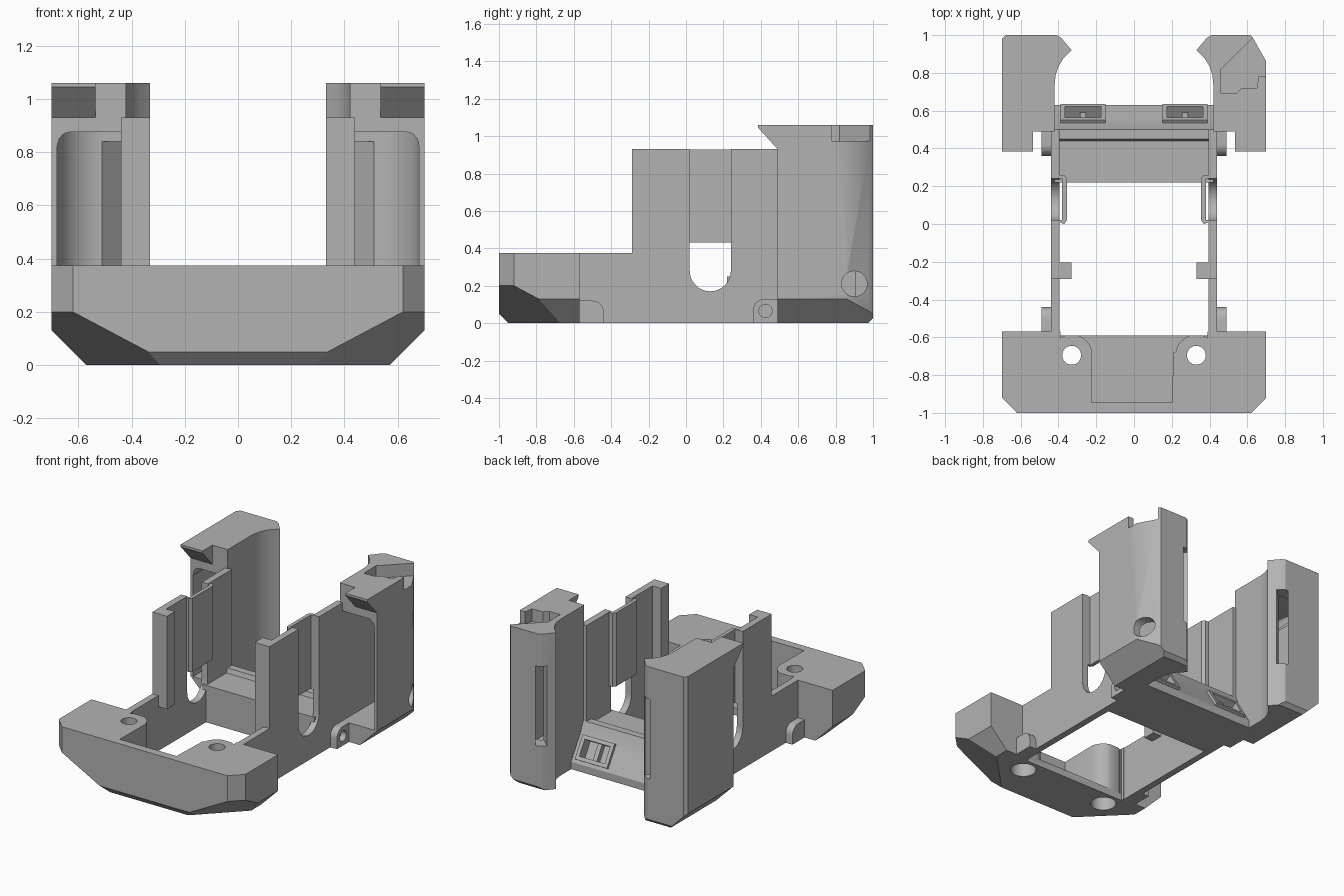
import bpy, bmesh, math
from mathutils import Vector, Matrix

if "Cube" in bpy.data.objects:
    bpy.data.objects.remove(bpy.data.objects["Cube"])

grey = bpy.data.materials.new("matte_grey")
grey.diffuse_color = (0.45, 0.45, 0.45, 1)
grey.use_nodes = True
grey.node_tree.nodes["Principled BSDF"].inputs["Base Color"].default_value = grey.diffuse_color


def finish(name, bm):
    bmesh.ops.recalc_face_normals(bm, faces=bm.faces)
    me = bpy.data.meshes.new(name)
    bm.to_mesh(me)
    bm.free()
    me.materials.append(grey)
    ob = bpy.data.objects.new(name, me)
    bpy.context.collection.objects.link(ob)
    return ob


def prism(name, pts, lo, hi, axis='z', s=1, planes=()):
    """Extrude a 2D outline (xy along z, or yz along x); s=-1 mirrors in x; planes trim it."""
    bm = bmesh.new()
    put = (lambda p, h: (s * p[0], p[1], h)) if axis == 'z' else (lambda p, h: (s * h, p[0], p[1]))
    a = [bm.verts.new(put(p, lo)) for p in pts]
    b = [bm.verts.new(put(p, hi)) for p in pts]
    bm.faces.new(a)
    bm.faces.new(b)
    n = len(pts)
    for i in range(n):
        j = (i + 1) % n
        bm.faces.new((a[i], a[j], b[j], b[i]))
    bmesh.ops.recalc_face_normals(bm, faces=bm.faces)
    for co, no in planes:
        co = Vector((s * co[0], co[1], co[2]))
        no = Vector((s * no[0], no[1], no[2]))
        r = bmesh.ops.bisect_plane(bm, geom=bm.verts[:] + bm.edges[:] + bm.faces[:],
                                   plane_co=co, plane_no=no, clear_outer=True)
        edges = [e for e in r['geom_cut'] if isinstance(e, bmesh.types.BMEdge)]
        if edges:
            bmesh.ops.contextual_create(bm, geom=edges)
    return finish(name, bm)


def box(name, x0, x1, y0, y1, z0, z1, s=1):
    return prism(name, [(x0, y0), (x1, y0), (x1, y1), (x0, y1)], z0, z1, s=s)


def arc(cx, cy, r, a0, a1, n=10):
    return [(cx + r * math.cos(math.radians(a0 + (a1 - a0) * i / n)),
             cy + r * math.sin(math.radians(a0 + (a1 - a0) * i / n))) for i in range(n + 1)]


def circle(cx, cy, r, n=32):
    return arc(cx, cy, r, 0, 360, n)[:-1]


def cut(ob, *cutters):
    for c in cutters:
        c.hide_render = True
        m = ob.modifiers.new("cut", 'BOOLEAN')
        m.operation, m.solver, m.object = 'DIFFERENCE', 'EXACT', c
        dg = bpy.context.evaluated_depsgraph_get()
        me = bpy.data.meshes.new_from_object(ob.evaluated_get(dg))
        ob.modifiers.clear()
        ob.data = me
        bpy.data.objects.remove(c)


# Front bumper with chamfered corners and underside
corner = []
for q in (1, -1):
    corner += [((q * 0.57, 0, 0), (q, 0, -1)),
               ((q * 0.62, -1, 0.2), (q * 0.53, -0.53, -1))]
bumper = prism("front_bumper",
               [(-0.7, -0.57), (-0.7, -0.92), (-0.62, -1), (0.62, -1), (0.7, -0.92), (0.7, -0.57)],
               0, 0.375, planes=corner + [((0, -0.95, 0), (0, -1, -1))])
# Pocket behind the front wall, curving around the screw bosses
pocket = [(-0.39, -0.5)] + arc(-0.33, -0.695, 0.11, 123, 10) + [(-0.225, -0.945), (0.2, -0.945)]
pocket += [(0.21, -0.68)] + arc(0.33, -0.695, 0.11, 170, 57) + [(0.39, -0.5)]
cut(bumper, prism("pocket_cutter", pocket, 0.05, 0.5),
    box("rear_edge_cutter", -0.39, 0.39, -0.59, -0.5, -0.1, 0.5))
for s in (1, -1):
    cut(bumper, prism("screw_cutter", circle(0.33, -0.695, 0.05), -0.1, 0.5, s=s),
        prism("screw_head_cutter", circle(0.33, -0.695, 0.08), -0.1, 0.2, s=s))

# Cross bridge between the walls, with a sloping rear
prof = [(0.22, 0), (0.22, 0.25), (0.44, 0.25), (0.45, 0.28), (0.5, 0.28), (0.53, 0.21), (0.63, 0.05), (0.63, 0)]
bridge = prism("rear_bridge", prof, -0.42, 0.42, 'x')

for s, side in ((1, "right"), (-1, "left")):
    # Stepped side wall with a round-ended slot
    wall = prism(side + "_wall", [(-0.6, 0), (-0.6, 0.375), (-0.29, 0.375), (-0.29, 0.93),
                                  (0.5, 0.93), (0.5, 0)], 0.395, 0.44, 'x', s)
    cut(wall, prism("slot_cutter", [(0.02, 1.1)] + arc(0.13, 0.28, 0.11, 180, 360, 16) + [(0.24, 1.1)],
                    0.3, 0.5, 'x', s))
    # Inset channel panel behind the slot
    prism(side + "_channel", [(0.44, 0.0), (0.37, 0.0), (0.355, 0.02), (0.355, 0.24), (0.37, 0.26),
                              (0.42, 0.26), (0.42, 0.24), (0.38, 0.24), (0.38, 0.02), (0.42, 0.02)][1:],
          0.43, 0.928, s=s)
    # Upright post at the front of the wall
    box(side + "_post", 0.33, 0.44, -0.29, -0.205, 0.3, 0.93, s)
    # Small ears at the base of the wall
    prism(side + "_front_ear", [(-0.58, 0), (-0.58, 0.12)] + arc(-0.5, 0.06, 0.06, 90, 0, 6) + [(-0.44, 0)],
          0.43, 0.49, 'x', s)
    ear = prism(side + "_rear_ear", [(0.5, 0), (0.5, 0.13)] + arc(0.42, 0.07, 0.06, 90, 180, 6) + [(0.36, 0)],
                0.43, 0.49, 'x', s)
    cut(ear, prism("ear_hole_cutter", circle(0.425, 0.065, 0.035, 20), 0.45, 0.6, 'x', s))

    # Rear tower: hollow duct with a flared inner lip
    back = [(0.7, 0.86), (0.63, 0.985), (0.615, 1.0)] if s == 1 else [(0.7, 0.98), (0.68, 1.0)]
    out = [(0.42, 0.49), (0.7, 0.49)] + back + [(0.41, 1.0), (0.385, 0.985), (0.33, 0.92),
           (0.375, 0.875), (0.4, 0.835), (0.415, 0.79), (0.42, 0.74)]
    tower = prism(side + "_tower", out, 0, 1.06, s=s,
                  planes=[((0.57, 0, 0), (1, 0, -1)), ((0, 0.975, 0), (0, 1, -1))])
    duct = [(0.44, 0.4), (0.68, 0.4)] + arc(0.5, 0.74, 0.18, 0, 90, 14) + [(0.44, 0.92)]
    duct = prism("duct_cutter", duct, 0.13, 0.875, s=s)
    # Round the upper outer edge of the duct
    bm = bmesh.new()
    bm.from_mesh(duct.data)
    top = [e for e in bm.edges if all(v.co.z > 0.87 and abs(v.co.x) > 0.5 for v in e.verts)
           and all(v.co.y < 0.75 for v in e.verts)]
    bmesh.ops.bevel(bm, geom=top, offset=0.06, segments=5, profile=0.5, affect='EDGES')
    bm.to_mesh(duct.data)
    bm.free()
    cut(tower, duct)
    # Tall vent through the lip corner
    cut(tower, prism("vent_cutter", [(0.48, 0.86), (0.53, 0.9), (0.4, 1.03), (0.35, 0.98)], 0.3, 0.84, s=s))
    if s == 1:
        # Stepped notch in the top and a round port in the side
        cut(tower, prism("notch_cutter", [(0.46, 0.69), (0.54, 0.69), (0.57, 0.72), (0.65, 0.72),
                                          (0.66, 0.78), (0.75, 0.78), (0.75, 0.99), (0.63, 0.985),
                                          (0.46, 0.82)], 0.975, 1.2),
            prism("port_cutter", circle(0.9, 0.21, 0.068), 0.57, 0.8, 'x'))
    # Forward hook at the top of the tower
    prism(side + "_hook", [(0.385, 1.06), (0.385, 1.045), (0.49, 0.93), (0.51, 0.93), (0.51, 1.06)],
          0.535, 0.7, 'x', s)

    # Tilted frame with a recessed port on the bridge's rear slope
    tilt = math.atan2(0.10, 0.16)
    place = Matrix.Translation((s * 0.27, 0.575, 0.135)) @ Matrix.Rotation(tilt, 4, 'X')
    frame = box(side + "_port_frame", -0.12, 0.12, -0.02, 0.02, -0.08, 0.08)
    frame.data.transform(place)
    hole = box("port_window_cutter", -0.095, 0.095, -0.05, 0.1, -0.055, 0.055)
    hole.data.transform(place)
    hole2 = hole.copy()
    hole2.data = hole.data.copy()
    bpy.context.collection.objects.link(hole2)
    cut(frame, hole)
    cut(bridge, hole2)
    bar = box(side + "_port_divider", -0.015, 0.015, -0.055, -0.015, -0.06, 0.06)
    bar.data.transform(place)

# Smooth the curved faces, keep edges sharp
for ob in bpy.context.scene.objects:
    ob.select_set(True)
    bpy.context.view_layer.objects.active = ob
bpy.ops.object.shade_smooth_by_angle(angle=math.radians(30))
